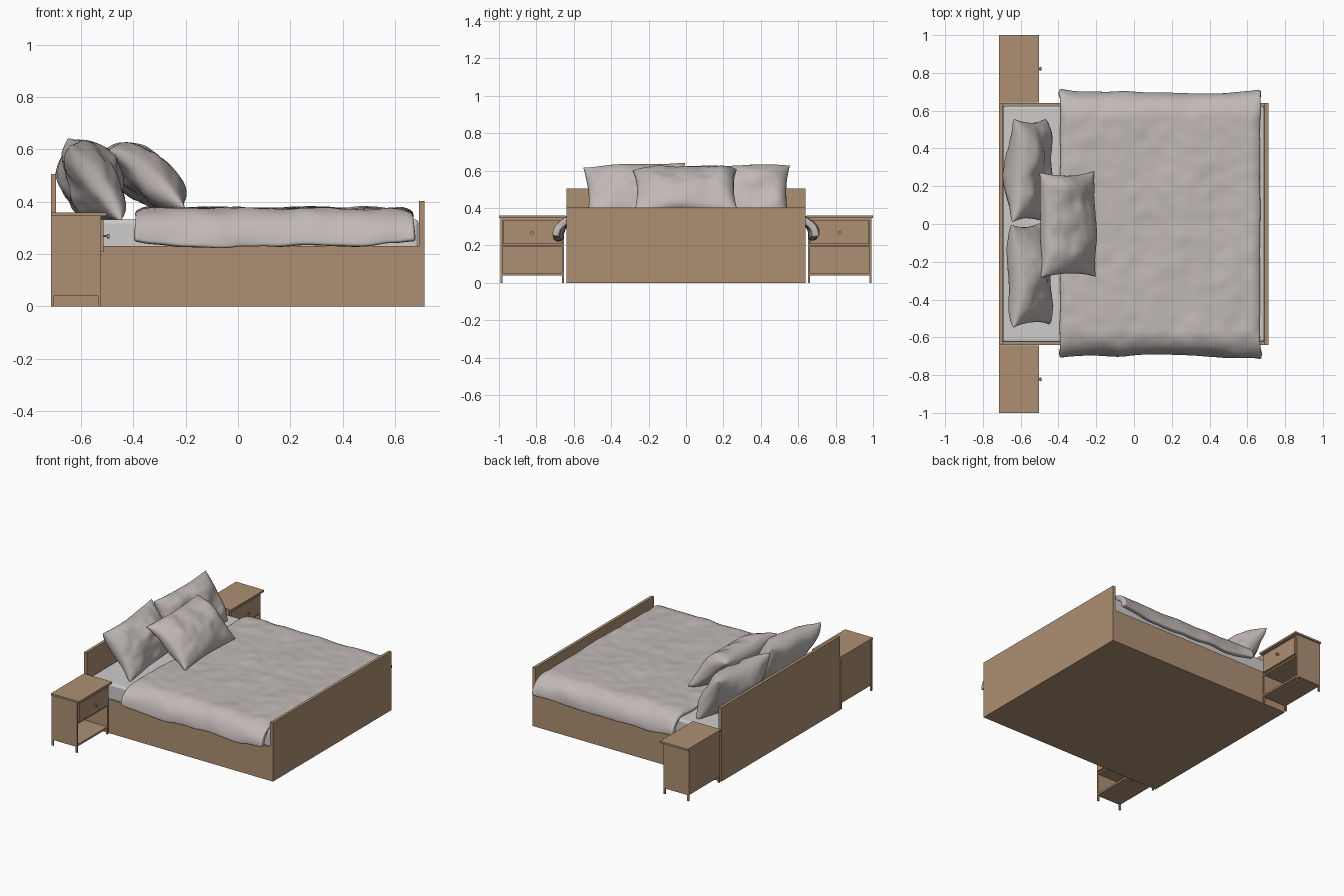
import bpy, bmesh, math
from mathutils import Vector, Matrix, noise

if "Cube" in bpy.data.objects:
    bpy.data.objects.remove(bpy.data.objects["Cube"])


def material(name, col):
    m = bpy.data.materials.new(name)
    m.diffuse_color = (*col, 1)
    m.use_nodes = True
    m.node_tree.nodes["Principled BSDF"].inputs["Base Color"].default_value = m.diffuse_color
    return m


wood = material("oak_wood", (0.42, 0.28, 0.17))
cloth = material("grey_linen", (0.53, 0.485, 0.47))
sheet = material("pale_sheet", (0.62, 0.60, 0.60))


def finish(name, bm, mat, smooth=None):
    bmesh.ops.recalc_face_normals(bm, faces=bm.faces)
    me = bpy.data.meshes.new(name)
    bm.to_mesh(me)
    bm.free()
    ob = bpy.data.objects.new(name, me)
    bpy.context.collection.objects.link(ob)
    me.materials.append(mat)
    if smooth:
        for p in me.polygons:
            p.use_smooth = True
    return ob


def box(name, x, y, z, mat=wood, bevel=0.0):
    bm = bmesh.new()
    bmesh.ops.create_cube(bm, size=1)
    for v in bm.verts:
        for i, (lo, hi) in enumerate((x, y, z)):
            v.co[i] = lo if v.co[i] < 0 else hi
    if bevel:
        bmesh.ops.bevel(bm, geom=bm.edges[:], offset=bevel, segments=3,
                        profile=0.5, affect='EDGES')
    return finish(name, bm, mat)


def ripple(p, amp, freq, seed):
    return amp * noise.noise(Vector(p) * freq + Vector((seed, seed * 2.3, 0)))


# Bed frame
box("headboard", (-0.715, -0.695), (-0.64, 0.64), (0, 0.505))
box("footboard", (0.692, 0.712), (-0.64, 0.64), (0, 0.402))
box("base_panel", (-0.695, 0.692), (-0.625, 0.625), (0, 0.02))
for side, s in (("front", -1), ("back", 1)):
    box(side + "_rail", (-0.695, 0.692), sorted((s * 0.64, s * 0.622)), (0, 0.23))

# Mattress
box("mattress", (-0.693, 0.69), (-0.626, 0.626), (0.2, 0.332), sheet, 0.015)


# Duvet: flat on top, hanging over both sides, softly wrinkled
def duvet():
    bm = bmesh.new()
    nx, ny = 84, 110
    rows = []
    for i in range(nx + 1):
        u = i / nx
        x = -0.395 + 1.065 * u
        edge = min(x + 0.395, 0.67 - x)
        roll = max(0, 1 - edge / 0.05)
        row = []
        for j in range(ny + 1):
            t = 2 * j / ny - 1
            s = -1 if t < 0 else 1
            flare = 0.018 * abs(2 * u - 1) ** 4
            if abs(t) < 0.7:
                y, z, side = t / 0.7 * 0.56, 0.375, 0
            else:
                a = (abs(t) - 0.7) / 0.3 * math.pi / 2
                side = math.sin(a)
                y = s * (0.56 + (0.137 + flare) * math.sin(a))
                z = 0.23 + 0.145 * math.cos(a) ** 0.9 if a < 1.57 else 0.23
            z += ripple((x, y * 0.6, 0), 0.009, 5, 3) + ripple((x, y, z), 0.005, 13, 8)
            z -= 0.022 * roll ** 2 * (1 - side)
            z += side ** 6 * 0.02 * max(0, 1 - edge / 0.18)
            y += s * side * ripple((x, s, z), 0.012, 7, 5)
            row.append(bm.verts.new((x + ripple((y, 0, 0), 0.006, 6, 1) * roll, y, z)))
        rows.append(row)
    for i in range(nx):
        for j in range(ny):
            bm.faces.new((rows[i][j], rows[i + 1][j], rows[i + 1][j + 1], rows[i][j + 1]))
    for f in bm.faces:
        f.normal_update()
    ob = finish("duvet", bm, cloth, True)
    if ob.data.polygons[len(ob.data.polygons) // 2].normal.z < 0:
        ob.data.flip_normals()
    m = ob.modifiers.new("thickness", 'SOLIDIFY')
    m.thickness = 0.036
    m.offset = -1
    b = ob.modifiers.new("soft_hem", 'BEVEL')
    b.width = 0.012
    b.segments = 3
    b.limit_method = 'ANGLE'
    b.angle_limit = math.radians(60)


duvet()


# Pillows: two puffed sheets joined on a pinched outline
def pillow(name, centre, half_w, half_h, front, back, lean, yaw, roll, seed):
    bm = bmesh.new()
    n = 36
    for sign, depth in ((1, front), (-1, back)):
        g = []
        for i in range(n + 1):
            row = []
            for j in range(n + 1):
                u = math.sin((i / n - 0.5) * math.pi)
                v = math.sin((j / n - 0.5) * math.pi)
                a, b = max(0, 1 - u * u), max(0, 1 - v * v)
                x = half_w * u * (1 - 0.07 * b)
                y = half_h * v * (1 - 0.07 * a)
                puff = (a * b) ** 0.42
                z = sign * depth * puff
                z += ripple((x, y, sign), 0.03, 7, seed) * puff
                z += ripple((x, y, sign), 0.008, 20, seed + 4) * puff
                z += ripple((x, y, 0), 0.03, 4, seed + 9)
                row.append(bm.verts.new((x, y, z)))
            g.append(row)
        for i in range(n):
            for j in range(n):
                bm.faces.new((g[i][j], g[i + 1][j], g[i + 1][j + 1], g[i][j + 1]))
    bmesh.ops.remove_doubles(bm, verts=bm.verts, dist=0.0003)
    c, s = math.cos(math.radians(lean)), math.sin(math.radians(lean))
    frame = Matrix(((0, -c, s), (1, 0, 0), (0, s, c))).to_4x4()
    bm.transform(Matrix.Translation(centre)
                 @ Matrix.Rotation(math.radians(yaw), 4, 'Z') @ frame
                 @ Matrix.Rotation(math.radians(roll), 4, 'Z'))
    finish(name, bm, cloth, True)


pillow("left_pillow", (-0.553, -0.268, 0.482), 0.272, 0.172, 0.095, 0.105, 61, 2, 2, 1)
pillow("right_pillow", (-0.553, 0.283, 0.475), 0.272, 0.172, 0.095, 0.105, 60, -2, 1, 6)
pillow("front_pillow", (-0.350, -0.003, 0.493), 0.278, 0.182, 0.095, 0.09, 38, 0, 1, 12)


# Nightstands, one on each side
def nightstand(label, s):
    def part(name, x, y, z):
        box(label + "_nightstand_" + name, x, sorted((s * y[0], s * y[1])), z)
    part("top", (-0.715, -0.503), (0.643, 1.0), (0.346, 0.359))
    for n, y in (("inner", (0.652, 0.662)), ("outer", (0.981, 0.991))):
        part(n + "_side", (-0.715, -0.523), y, (0.04, 0.346))
        part(n + "_back_leg", (-0.715, -0.703), y, (0, 0.04))
        part(n + "_front_leg", (-0.535, -0.523), y, (0, 0.04))
    part("back", (-0.713, -0.703), (0.662, 0.981), (0.04, 0.346))
    part("shelf", (-0.703, -0.525), (0.662, 0.981), (0.04, 0.053))
    part("divider", (-0.703, -0.525), (0.662, 0.981), (0.193, 0.203))
    part("drawer", (-0.70, -0.513), (0.665, 0.978), (0.207, 0.332))
    part("drawer_rail", (-0.70, -0.525), (0.662, 0.981), (0.334, 0.346))
    # Turned knob
    bm = bmesh.new()
    for x, r, d in ((-0.507, 0.004, 0.016), (-0.496, 0.009, 0.010)):
        bmesh.ops.create_cone(
            bm, cap_ends=True, segments=20, radius1=r, radius2=r, depth=d,
            matrix=Matrix.Translation((x, s * 0.822, 0.268)) @ Matrix.Rotation(math.pi / 2, 4, 'Y'))
    finish(label + "_nightstand_knob", bm, wood)


nightstand("front", -1)
nightstand("back", 1)
